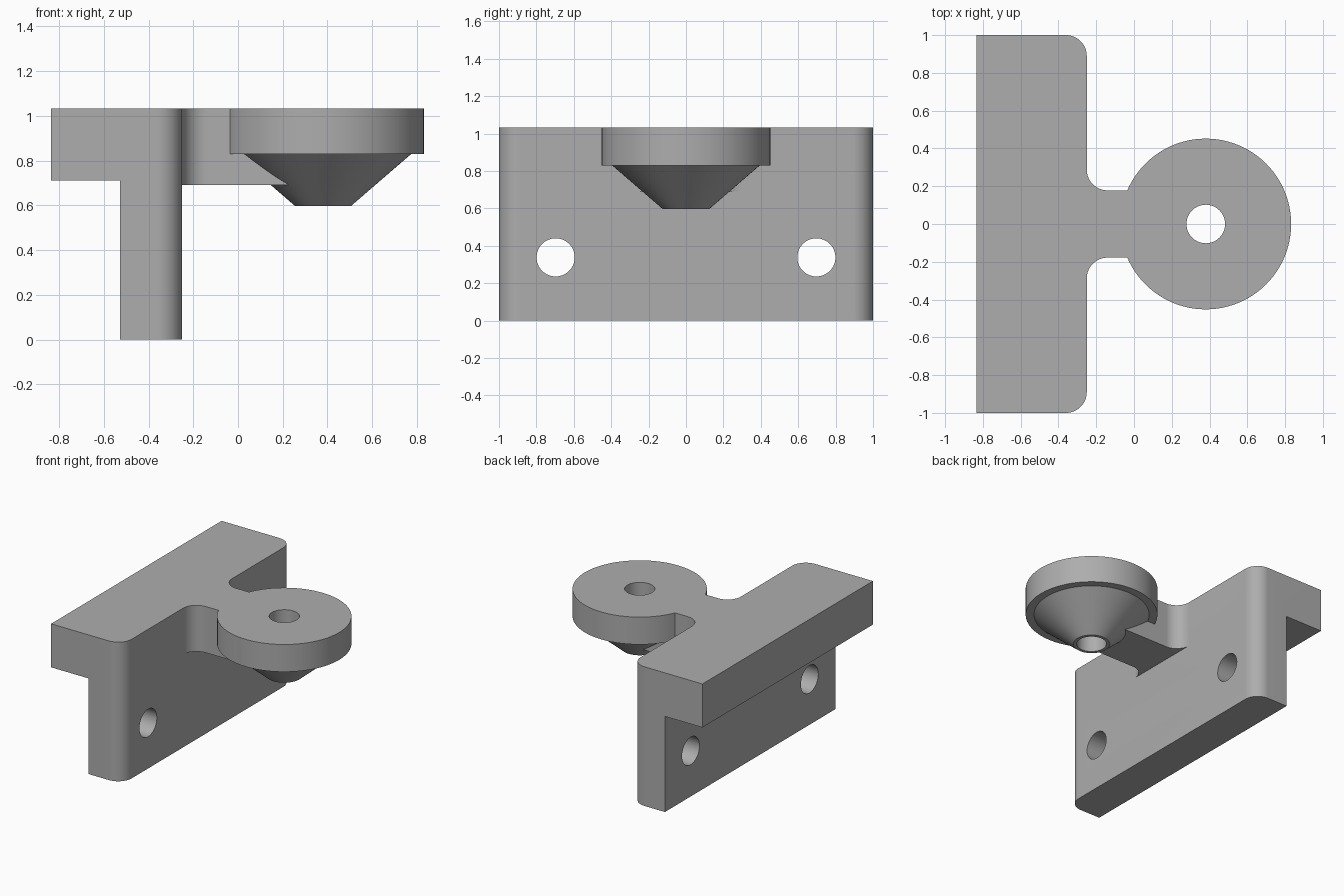
import bpy
import bmesh
from math import pi, sin, cos, radians
from mathutils import Vector, Matrix

cube = bpy.data.objects.get("Cube")
if cube:
    bpy.data.objects.remove(cube, do_unlink=True)

grey = bpy.data.materials.new("plain grey")
grey.use_nodes = True
colour = (0.42, 0.42, 0.42, 1)
grey.diffuse_color = colour
grey.node_tree.nodes["Principled BSDF"].inputs["Base Color"].default_value = colour

TOP = 1.033
FRONT = -0.25      # outer face of the wall
FILLET = 0.11
BOSS_X = 0.38


def make_object(name, bm):
    bmesh.ops.recalc_face_normals(bm, faces=bm.faces[:])
    mesh = bpy.data.meshes.new(name)
    bm.to_mesh(mesh)
    bm.free()
    mesh.materials.append(grey)
    obj = bpy.data.objects.new(name, mesh)
    bpy.context.collection.objects.link(obj)
    return obj


def extrude(bm, points, direction):
    face = bm.faces.new([bm.verts.new(p) for p in points])
    result = bmesh.ops.extrude_face_region(bm, geom=[face])
    moved = [v for v in result["geom"] if isinstance(v, bmesh.types.BMVert)]
    bmesh.ops.translate(bm, verts=moved, vec=Vector(direction))


def combine(target, other, operation):
    mod = target.modifiers.new(operation.lower(), "BOOLEAN")
    mod.operation = operation
    mod.solver = "EXACT"
    mod.object = other
    bpy.context.view_layer.objects.active = target
    bpy.ops.object.modifier_apply(modifier=mod.name)
    bpy.data.objects.remove(other, do_unlink=True)


# L-shaped mounting bracket with two rounded upright edges
bm = bmesh.new()
profile = [(-0.835, TOP), (FRONT, TOP), (FRONT, 0), (-0.527, 0), (-0.527, 0.71), (-0.835, 0.71)]
extrude(bm, [(x, -1, z) for x, z in profile], (0, 2, 0))
uprights = [e for e in bm.edges
            if all(abs(v.co.x - FRONT) < 0.001 for v in e.verts)
            and abs(e.verts[0].co.z - e.verts[1].co.z) > 1]
bmesh.ops.bevel(bm, geom=uprights, offset=FILLET, segments=16, profile=0.5, affect="EDGES")
bracket = make_object("mounting_bracket", bm)

# Arm that flares into the wall through concave fillets
half = 0.178
side = [(FRONT - 0.15, half + FILLET)]
for i in range(17):
    a = pi + i / 16 * pi / 2
    side.append((FRONT + FILLET + FILLET * cos(a), half + FILLET + FILLET * sin(a)))
side.append((0.26, half))
outline = side + [(x, -y) for x, y in reversed(side)]
bm = bmesh.new()
extrude(bm, [(x, y, 0.69) for x, y in outline], (0, 0, TOP - 0.69))
arm = make_object("arm", bm)

# Round boss: disc above a tapered cone, with a straight bore
bm = bmesh.new()
ring = [(0.102, TOP), (0.452, TOP), (0.452, 0.83), (0.395, 0.83), (0.125, 0.597), (0.102, 0.597)]
verts = [bm.verts.new((BOSS_X + r, 0, z)) for r, z in ring]
edges = [bm.edges.new((verts[i - 1], verts[i])) for i in range(len(verts))]
bmesh.ops.spin(bm, geom=verts + edges, cent=(BOSS_X, 0, 0), axis=(0, 0, 1),
               angle=2 * pi, steps=96, use_merge=True)
bmesh.ops.remove_doubles(bm, verts=bm.verts[:], dist=0.0001)
boss = make_object("round_boss", bm)

combine(bracket, arm, "UNION")
combine(bracket, boss, "UNION")

# Two screw holes through the wall
for y in (-0.697, 0.697):
    bm = bmesh.new()
    bmesh.ops.create_cone(bm, cap_ends=True, segments=64, radius1=0.102, radius2=0.102, depth=0.8,
                          matrix=Matrix.Translation((-0.4, y, 0.338)) @ Matrix.Rotation(pi / 2, 4, "Y"))
    cutter = make_object("hole_cutter", bm)
    cutter.hide_render = True
    combine(bracket, cutter, "DIFFERENCE")

bpy.ops.object.select_all(action="DESELECT")
bracket.select_set(True)
bpy.context.view_layer.objects.active = bracket
bpy.ops.object.shade_smooth_by_angle(angle=radians(25))
